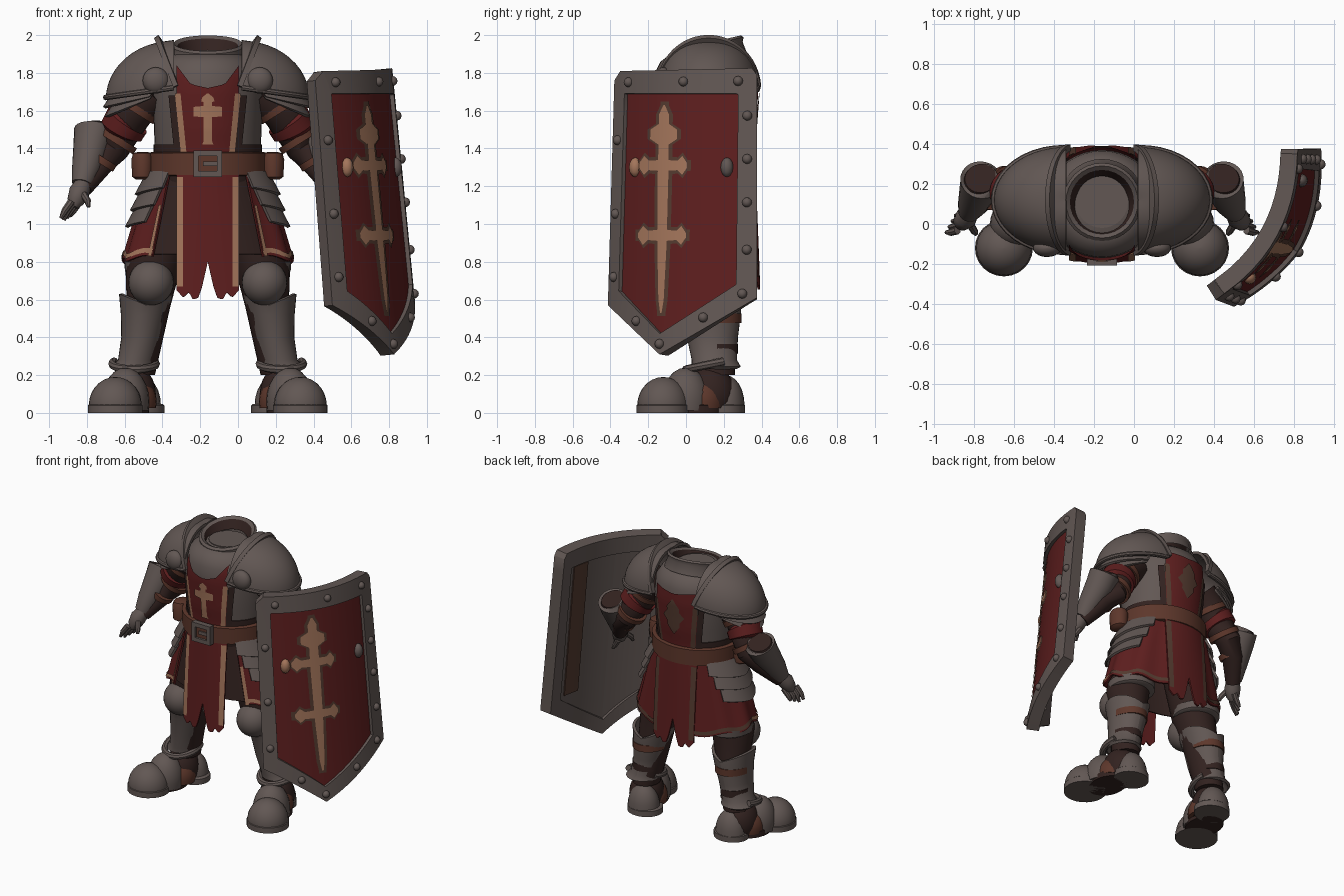
import bpy, bmesh
from math import sin, cos, pi, sqrt, asin, radians
from mathutils import Vector

if "Cube" in bpy.data.objects:
    bpy.data.objects.remove(bpy.data.objects["Cube"])

CX = -0.16  # symmetry axis of the body

def mat(name, *c):
    m = bpy.data.materials.new(name)
    m.diffuse_color = (*c, 1)
    m.use_nodes = True
    m.node_tree.nodes["Principled BSDF"].inputs["Base Color"].default_value = m.diffuse_color
    return m

STEEL = mat("steel", .122, .096, .088)
RED = mat("red cloth", .110, .013, .013)
BEIGE = mat("beige trim", .37, .18, .105)
LEATHER = mat("leather", .110, .038, .024)
DARK = mat("dark mail", .032, .016, .014)
BROWN = mat("brown trim", .088, .043, .029)

def lin(a, b, n):
    return [a + (b - a) * i / n for i in range(n + 1)]

def interp(t, pts):
    for (a, p), (b, q) in zip(pts, pts[1:]):
        if t <= b:
            return p + (q - p) * max(0, t - a) / (b - a)
    return pts[-1][1]

def make(name, verts, faces, m, mirror=False, cx=CX, thick=0, closed=False):
    verts = [Vector(v) for v in verts]
    if mirror:
        n = len(verts)
        verts += [Vector((-v.x, v.y, v.z)) for v in verts]
        faces = faces + [[n + i for i in reversed(f)] for f in faces]
    me = bpy.data.meshes.new(name)
    me.from_pydata([(v.x + cx, v.y, v.z) for v in verts], [], faces)
    bm = bmesh.new()
    bm.from_mesh(me)
    bmesh.ops.dissolve_degenerate(bm, dist=1e-5, edges=bm.edges)
    if closed:
        bmesh.ops.recalc_face_normals(bm, faces=bm.faces)
    else:  # open sheets face away from the body axis
        for f in bm.faces:
            f.normal_update()
            c = f.calc_center_median()
            if f.normal.dot(Vector((c.x - CX, c.y - .1, 0))) < 0:
                f.normal_flip()
    bm.to_mesh(me)
    bm.free()
    me.materials.append(m)
    ob = bpy.data.objects.new(name, me)
    bpy.context.collection.objects.link(ob)
    if thick:
        s = ob.modifiers.new("thickness", 'SOLIDIFY')
        s.thickness, s.offset = thick, -1
        bpy.context.view_layer.objects.active = ob
        bpy.ops.object.modifier_apply(modifier=s.name)
    ob.data.shade_smooth()
    ob.data.set_sharp_from_angle(angle=radians(40))

def grid(name, fn, us, vs, m, **kw):
    w = len(vs)
    faces = [[i * w + j, i * w + j + 1, (i + 1) * w + j + 1, (i + 1) * w + j]
             for i in range(len(us) - 1) for j in range(w - 1)]
    make(name, [fn(u, v) for u in us for v in vs], faces, m, **kw)

def loft(name, rings, m, n=24, along=False, **kw):
    """Closed skin over elliptical rings (x, y, z, rx, ry)."""
    verts, k = [], len(rings)
    for i, (x, y, z, rx, ry) in enumerate(rings):
        q = (Vector(rings[min(i + 1, k - 1)][:3]) - Vector(rings[max(i - 1, 0)][:3])).to_track_quat('Z', 'Y')
        for j in range(n):
            p = Vector((rx * cos(2 * pi * j / n), ry * sin(2 * pi * j / n), 0))
            verts.append(Vector((x, y, z)) + (q @ p if along else p))
    faces = [[i * n + j, i * n + (j + 1) % n, (i + 1) * n + (j + 1) % n, (i + 1) * n + j]
             for i in range(k - 1) for j in range(n)]
    faces += [list(range(n))[::-1], list(range((k - 1) * n, k * n))]
    make(name, verts, faces, m, closed=True, **kw)

def tube(name, pts, m, **kw):
    loft(name, [(*p, p[3]) for p in pts], m, along=True, **kw)

def ball(name, c, r, m, n=20, **kw):
    ts = [max(.02, min(pi - .02, t)) for t in lin(0, pi, n // 2)]
    loft(name, [(c[0], c[1], c[2] - r[2] * cos(t), r[0] * sin(t), r[1] * sin(t))
                for t in ts if c[2] - r[2] * cos(t) >= 0], m, n=n, **kw)

def strip(name, fn, rows, m, c=0, grow=0, **kw):
    """Painted shape given by half width per height, laid on a surface."""
    zs = sorted({z for z, _ in rows} | set(lin(rows[0][0] - grow, rows[-1][0] + grow, 20)))
    grid(name, lambda s, z: fn(c + s * (interp(z, rows) + grow), z), lin(-1, 1, 6), zs, m, **kw)

# ---- torso ----
TORSO = [(1.25, .27, .23), (1.4, .28, .24), (1.5, .285, .255), (1.7, .29, .27), (1.8, .28, .265), (1.86, .24, .235), (1.9, .18, .18)]

def body(x, z, off, side=1):
    rx, ry = (interp(z, [(r[0], r[i]) for r in TORSO]) + off for i in (1, 2))
    return (x, .1 - side * ry * sqrt(max(0, 1 - (x / rx) ** 2)), z)

loft("breastplate", [(0, .1, z, a, b) for z, a, b in TORSO], STEEL, n=40)
loft("waist_mail", [(0, .1, 1.22, .27, .235), (0, .1, 1.3, .285, .25), (0, .1, 1.42, .288, .252)], DARK, n=40)
# collar tilted forward, with a dark hollow
COLLAR = [(.215, 1.85), (.19, 1.92), (.195, 1.945), (.18, 1.957), (.16, 1.945), (.13, 1.89)]

def collar(a, i):
    r, z = COLLAR[i]
    return (r * sin(a), .11 - r * cos(a), z - .23 * r * cos(a))

grid("collar", collar, lin(0, 2 * pi, 32), range(5), STEEL, closed=True)
grid("collar_lining", collar, lin(0, 2 * pi, 32), (4, 5), DARK)
loft("neck_floor", [(0, .11, 1.9, .13, .13), (0, .11, 1.906, .13, .13)], STEEL)

# tabard on chest and back, with trim and emblems
TOP = [(0, 1.72), (.09, 1.74), (.12, 1.78), (.165, 1.84)]
for side, label, trim in ((1, "front", BEIGE), (-1, "back", BROWN)):
    top = TOP if side > 0 else [(0, 1.77), (.165, 1.79)]
    grid(label + "_tabard", lambda x, v: body(x, 1.36 + v * (interp(abs(x), top) - 1.36), .013, side),
         lin(-.165, .165, 14), lin(0, 1, 14), RED)
    grid(label + "_tabard_trim", lambda u, z: body(u + .1 * (z - 1.5), z, .018, side),
         lin(.125, .155, 2), lin(1.38, 1.69, 12), trim, mirror=True)
    grid(label + "_tabard_edge", lambda u, z: body(u + .1 * (z - 1.5), z, .014, side),
         lin(.155, .19, 2), lin(1.38, 1.68, 12), DARK, mirror=True)
strip("chest_cross", lambda x, z: body(x, z, .02),
      [(1.42, .03), (1.44, .022), (1.565, .022), (1.57, .075), (1.62, .075), (1.625, .022),
       (1.645, .022), (1.65, .035), (1.67, .03), (1.69, .005)], BEIGE)
strip("back_emblem", lambda x, z: body(x, z, .02, -1),
      [(1.47, .004), (1.53, .05), (1.56, .05), (1.6, .085), (1.64, .05), (1.67, .05), (1.73, .004)], BROWN)

# ---- belt ----
def box(name, c, h, m):
    pts = [[c[i] + s[i] * h[i] for i in range(3)] for s in
           [(a, b, d) for b in (-1, 1) for a, d in ((-1, -1), (1, -1), (1, 1), (-1, 1))]]
    make(name, pts, [[0, 1, 2, 3], [4, 7, 6, 5]] + [[i, 4 + i, 4 + (i + 1) % 4, (i + 1) % 4] for i in range(4)], m, closed=True)

loft("belt", [(0, .1, z, .3 + d, .262 + d) for z, d in [(1.255, 0), (1.26, .015), (1.375, .015), (1.38, 0)]], LEATHER, n=40)
box("buckle_inset", (0, -.18, 1.32), (.06, .012, .055), LEATHER)
box("buckle_pin", (.02, -.19, 1.32), (.045, .01, .012), STEEL)
for s in (-1, 1):
    box("buckle_bar", (0, -.188, 1.32 + s * .055), (.075, .02, .015), STEEL)
    box("buckle_side", (s * .062, -.188, 1.32), (.014, .02, .068), STEEL)
loft("pouches", [(.345, .06, z, a, a * 1.2) for z, a in
                 [(1.235, .035), (1.25, .055), (1.34, .06), (1.375, .05), (1.38, .03)]], LEATHER, n=12, mirror=True)

# ---- skirt ----
def skirt(az, z, off):
    t = (1.3 - z) / .5
    return ((.3 + .15 * t + off) * sin(az), .1 - (.25 + .02 * t + off) * cos(az), z)

def panel(x, z, off, side):
    x, y, z = skirt(asin(x / (.3 + .15 * (1.3 - z) / .5 + off)), z, off)
    return (x, y if side > 0 else .2 - y, z)

grid("mail_skirt", lambda a, z: skirt(a, z, -.03), lin(0, 2 * pi, 40), lin(.84, 1.3, 6), DARK, thick=.01)
HEM = [(0, .8), (.03, .67), (.05, .61), (.08, .6), (.1, .64), (.13, .61), (.165, .65)]
for side, label, trim, lift in ((1, "front", BEIGE, 0), (-1, "back", BROWN, .05)):
    grid(label + "_cloth", lambda x, v: panel(x, 1.28 + v * (lift + interp(abs(x), HEM) - 1.28), .018, side),
         lin(-.165, .165, 32), lin(0, 1, 10), RED, thick=.012)
    grid(label + "_cloth_trim", lambda x, z: panel(x, z, .023, side), lin(.13, .165, 2), lin(.67 + lift, 1.25, 8), trim, mirror=True)

def hem(a):
    return .825 - .02 * max(0, a - .72) + .012 * sin(a * 9) - .03 * max(0, a - 1.7)

def fold(a):
    return .008 * cos(a * 11)

grid("side_cloth", lambda a, v: skirt(a, 1.28 + v * (hem(a) - 1.28), .005 + fold(a)), lin(.72, pi - .3, 30), lin(0, 1, 8),
     RED, mirror=True, thick=.012)
for nm, a0, a1, m in (("side_hem_front", .72, 1.5, BEIGE), ("side_hem_back", 1.5, pi - .3, BROWN)):
    grid(nm, lambda a, v: skirt(a, hem(a) + .014 + .026 * v, .011 + fold(a)), lin(a0, a1, 16), (0, 1), m, mirror=True)
grid("side_cloth_edge", lambda a, z: skirt(a, z, .013 + fold(a)), lin(.72, .79, 2), lin(.83, 1.1, 4), BEIGE, mirror=True)
for i in range(3):  # layered hip plates
    grid("hip_plate_%d" % (i + 1),
         lambda a, v: skirt(a, 1.28 - .085 * i - v * (.125 - .05 * abs(a - 1.5)), .016 + .028 * v),
         lin(.7 + .1 * i, 2.4 - .1 * i, 18), lin(0, 1, 4), STEEL, mirror=True, thick=.016)

# ---- shoulders ----
grid("pauldrons", lambda a, e: (.18 + .36 * cos(e) * cos(a), .12 + .265 * cos(e) * sin(a), 1.66 + .31 * sin(e) + .05 * (1 - cos(a)) * cos(e)),
     lin(-pi / 2, pi / 2, 28), lin(0, pi / 2 - .01, 12), STEEL, mirror=True, thick=.02)
tube("pauldron_rims", [(.19 + .35 * cos(a), .12 + .26 * sin(a), 1.67 + .05 * (1 - cos(a)), .015) for a in lin(-1.6, 1.6, 20)],
     STEEL, n=8, mirror=True)
for i in range(2):  # lower lames, hanging lowest on the outside
    grid("shoulder_lame_%d" % (i + 1), lambda a, v: (.24 + (.27 + .045 * v - .01 * i) * cos(a), .13 + (.21 - .02 * i) * sin(a),
                                                     1.69 - (.05 * i + .07 * v) * cos(a)),
         lin(-1.35, 1.35, 20), lin(0, 1, 3), STEEL, mirror=True, thick=.016)
grid("neck_guards", lambda t, r: (.17 + .1 * cos(t) * r ** 2, .12 + .26 * r * sin(t), 1.69 + .275 * r * cos(t)),
     lin(-1.45, 1.45, 24), (.94, 1.0, 1.07), STEEL, mirror=True, thick=.028)
ball("armpit_discs", (.275, -.12, 1.76), (.07, .045, .07), STEEL, mirror=True)

# ---- arms ----
tube("sleeves", [(.3, .13, 1.7, .13), (.4, .14, 1.6, .115), (.45, .17, 1.5, .1), (.5, .2, 1.4, .085),
                 (.57, .16, 1.32, .07), (.66, .06, 1.19, .05)], DARK, mirror=True)
tube("red_sleeve_bands", [(.41, .15, 1.56, .1), (.425, .155, 1.55, .122), (.455, .17, 1.495, .118), (.46, .175, 1.48, .09)],
     RED, mirror=True)
for i, (x, y, z, r) in enumerate([(.385, .14, 1.61, .125), (.475, .185, 1.44, .106), (.56, .15, 1.335, .08)]):
    tube("arm_strap_%d" % (i + 1), [(x - .01, y, z + .016, r), (x + .01, y, z - .016, r)], LEATHER, mirror=True)
tube("gauntlet_cuffs", [(.605, .225, 1.505, .085), (.603, .22, 1.495, .105), (.615, .18, 1.42, .097), (.645, .1, 1.29, .075),
                        (.665, .06, 1.21, .055)], STEEL, mirror=True)
tube("cuff_lining", [(.604, .222, 1.5, .086), (.605, .228, 1.512, .08)], DARK, mirror=True)
tube("hands", [(.66, .06, 1.21, .045), (.68, .03, 1.17, .055), (.7, .01, 1.12, .045), (.71, 0, 1.09, .02)], STEEL, mirror=True)
for i in range(4):
    dx, dy = .015 * (1.5 - i), .028 * (i - 1.5)
    tube("finger_%d" % (i + 1), [(.7 + dx, .01 + dy, 1.12, .02), (.735 + dx, dy, 1.07, .018),
                                 (.755 + dx, dy, 1.02 + .01 * abs(i - 1), .01)], STEEL, n=8, mirror=True)
tube("thumbs", [(.66, 0, 1.16, .02), (.635, -.04, 1.12, .018), (.63, -.05, 1.09, .01)], STEEL, n=8, mirror=True)

# ---- legs ----
loft("leg_mail", [(.19, .1, 1.15, .15, .17), (.24, .1, .95, .16, .16), (.29, .09, .75, .145, .15), (.31, .12, .6, .12, .13),
                  (.37, .16, .2, .09, .1)], DARK, mirror=True)
loft("thigh_plates", [(.285, .12, z, .14 + d, .15 + d) for z, d in ((.74, 0), (.75, .014), (.8, .016), (.81, 0))], STEEL, mirror=True)
ball("knee_caps", (.3, -.01, .69), (.12, .12, .12), STEEL, n=28, mirror=True)
GREAVE = [(.245, .39, .16, .12, .13), (.28, .375, .15, .1, .12), (.4, .35, .14, .108, .135),
          (.52, .335, .14, .125, .15), (.62, .325, .13, .145, .16)]

def greave(a, i):  # top edge dips below the knee
    z, x, y, rx, ry = GREAVE[i]
    return (x + rx * sin(a), y - ry * cos(a), z + (.06 * abs(sin(a)) - .05 if i == 4 else 0))

grid("greaves", greave, lin(-pi, pi, 32), range(5), STEEL, mirror=True, thick=.02, closed=True)
for i, (z, x, r, d) in enumerate(((.34, .362, .105, .135), (.5, .338, .122, .155))):  # buckled at the calf
    grid("calf_strap_%d" % (i + 1), lambda a, v: (x + r * sin(a), .14 - d * cos(a), z + v), lin(1.75, 4.5, 14), (-.025, .025),
         (DARK, LEATHER)[i], mirror=True, thick=.012, closed=True)
tube("ankle_ridges", [(.39 + .115 * sin(a), .14 - .14 * cos(a), .26 - .03 * cos(a), .022) for a in lin(-2, 2, 20)],
     STEEL, n=8, mirror=True)

# ---- feet ----
ball("toe_caps", (.49, -.12, .04), (.14, .138, .15), STEEL, n=28, mirror=True)
ball("insteps", (.435, .0, .06), (.125, .13, .18), STEEL, n=24, mirror=True)
ball("ankle_mail", (.39, .13, .1), (.115, .13, .15), DARK, n=24, mirror=True)
ball("ankle_leather", (.4, .09, .06), (.13, .12, .13), LEATHER, n=24, mirror=True)
ball("heel_cups", (.36, .21, .04), (.112, .1, .16), STEEL, n=24, mirror=True)
for nm, x, y, rx, ry, m in (("toe", .49, -.12, .145, .142, STEEL), ("middle", .425, .04, .115, .15, DARK), ("heel", .355, .2, .125, .112, STEEL)):
    loft(nm + "_soles", [(x, y, 0, rx, ry), (x, y, .04, rx, ry), (x, y, .048, rx - .01, ry - .01)], m, mirror=True)

# ---- shield ----
def shield(y, z, off=0):
    t, q = (1.8 - z) / 1.25, sqrt(.62 + y)
    k = 2 - 2 * q
    n = Vector((1, -.84 * k / q)).normalized()
    return (.797 - .42 * k * k + .122 * t + n.x * off, y - .02 * t + n.y * off, z)

OUT = [(-.33, 1.81), (.35, 1.825), (.375, 1.79), (.395, .61), (-.105, .31), (-.375, .57), (-.36, 1.76)]
INN = [(-.305, 1.69), (.27, 1.69), (.28, 1.685), (.285, .68), (-.105, .42), (-.32, .645), (-.307, 1.685)]

def rim(s, w, off=.022):
    def at(p):
        a, b = Vector(p[int(s) % 7]), Vector(p[(int(s) + 1) % 7])
        return a.lerp(b, s - int(s))
    return shield(*at(OUT).lerp(at(INN), w), off)

LOW = [(-.38, .62), (-.105, .37), (.34, .65)]
YS = sorted(lin(-.34, .33, 20) + [-.105])
for nm, off, m, th in (("shield_field", 0, RED, 0), ("shield_back", -.01, STEEL, .03)):
    grid(nm, lambda y, v: shield(y, 1.75 + v * (interp(y, LOW) - 1.75), off), YS, lin(0, 1, 8), m, cx=0, thick=th)
grid("shield_rim", rim, lin(0, 7, 84), (0, .15, .85, 1), STEEL, cx=0, thick=.085)
grid("shield_grip_band", lambda y, z: shield(y, z, -.042), lin(.1, .23, 4), lin(.68, 1.67, 4), BROWN, cx=0, thick=.008)
# long cross: stem by height, flared arms by width, each over a brown border
STEM = [(.53, .004), (.6, .014), (.88, .024), (1.26, .028), (1.42, .026), (1.45, .07), (1.5, .07), (1.53, .026), (1.58, .026), (1.63, .004)]
for nm, m, g, off in (("border", BROWN, .018, .004), ("paint", BEIGE, 0, .009)):
    strip("shield_stem_" + nm, lambda y, z: shield(y, z, off), STEM, m, c=-.108, grow=g, cx=0)
    for zc in (.94, 1.31):
        strip("shield_arms_" + nm, lambda z, y: shield(y - .108, z, off + .0005), [
            (-.125, .012), (-.1, .05), (-.075, .025), (-.03, .028), (0, .045), (.03, .028), (.075, .025), (.1, .05), (.125, .012)],
            m, c=zc, grow=g, cx=0)
for i in range(14):
    s = [.05, .5, .95, 2.15, 2.36, 2.57, 2.8, 3.05, 3.5, 4, 4.5, 5.1, 5.4, 5.75][i]
    ball("rim_rivet_%d" % (i + 1), rim(s, .5), (.026, .026, .026), STEEL, n=12, cx=0)
for nm, y, m in (("front_boss", -.26, BEIGE), ("rear_boss", .225, STEEL)):
    ball(nm, shield(y, 1.3), (.034, .034, .052), m, n=12, cx=0)
